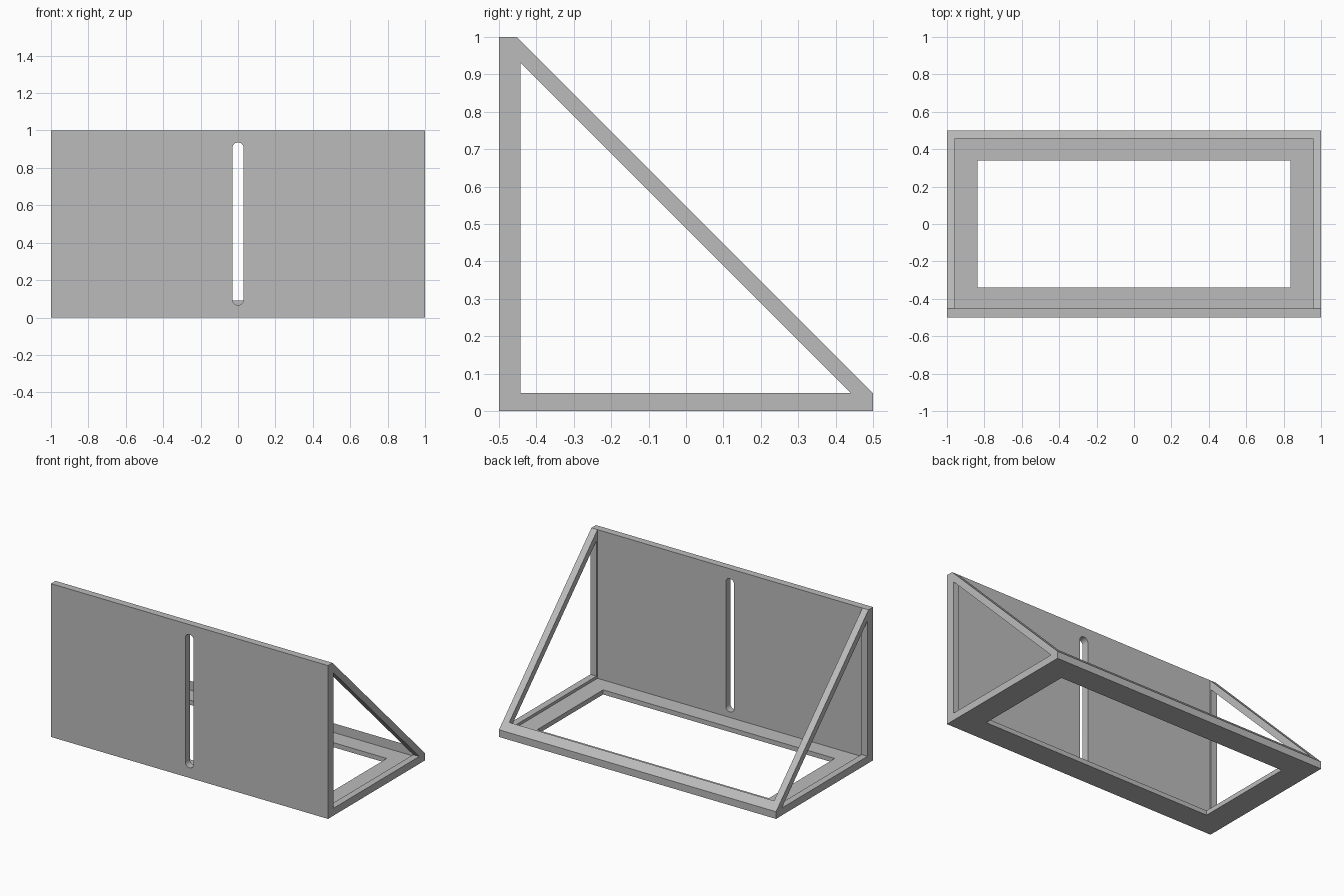
import bpy
import bmesh
import math
from mathutils import Vector

cube = bpy.data.objects.get("Cube")
if cube:
    bpy.data.objects.remove(cube, do_unlink=True)

grey = bpy.data.materials.new("plain grey")
grey.use_nodes = True
colour = (0.5, 0.5, 0.5, 1)
grey.diffuse_color = colour
grey.node_tree.nodes["Principled BSDF"].inputs["Base Color"].default_value = colour


def prism(name, points, depth):
    """Extrude a closed 3D outline along the depth vector."""
    bm = bmesh.new()
    face = bm.faces.new([bm.verts.new(p) for p in points])
    extruded = bmesh.ops.extrude_face_region(bm, geom=[face])["geom"]
    verts = [v for v in extruded if isinstance(v, bmesh.types.BMVert)]
    bmesh.ops.translate(bm, verts=verts, vec=Vector(depth))
    bmesh.ops.recalc_face_normals(bm, faces=bm.faces)
    mesh = bpy.data.meshes.new(name)
    bm.to_mesh(mesh)
    bm.free()
    mesh.materials.append(grey)
    obj = bpy.data.objects.new(name, mesh)
    bpy.context.collection.objects.link(obj)
    return obj


def side_prism(name, outline, half_width):
    """Prism across x from a (y, z) outline."""
    return prism(name, [(-half_width, y, z) for y, z in outline], (2 * half_width, 0, 0))


def box_cutter(name, half_x, y0, y1, z0, z1):
    return side_prism(name, [(y0, z0), (y1, z0), (y1, z1), (y0, z1)], half_x)


# Wedge-shaped bracket body with blunt tips
edge = 0.047
bracket = side_prism("wedge_bracket", [
    (-0.5, 0), (0.5, 0), (0.5, edge), (edge - 0.5, 1), (-0.5, 1)], 1)

# Inner cavity, leaving the front panel, side frames, floor and rear lip
cavity = box_cutter("cavity_cutter", 0.956, edge - 0.5, 0.457, 0.03, 1.3)

# Opening in the floor
floor_opening = box_cutter("floor_opening_cutter", 0.836, -0.34, 0.34, -0.2, 0.2)

# Triangular windows through both sides
side_windows = side_prism("side_window_cutter", [
    (-0.443, 0.048), (0.441, 0.048), (-0.443, 0.932)], 1.2)

# Round-ended vertical slot in the front panel
radius, low, high, steps = 0.03, 0.096, 0.906, 16
slot_outline = []
for centre, start in ((high, 0), (low, math.pi)):
    for i in range(steps + 1):
        a = start + math.pi * i / steps
        slot_outline.append((radius * math.cos(a), -0.6, centre + radius * math.sin(a)))
slot = prism("slot_cutter", slot_outline, (0, 0.2, 0))

for cutter in (cavity, floor_opening, side_windows, slot):
    cut = bracket.modifiers.new(cutter.name, "BOOLEAN")
    cut.operation = "DIFFERENCE"
    cut.solver = "EXACT"
    cut.object = cutter
    cutter.hide_render = True
    cutter.display_type = "WIRE"
    cutter.hide_set(True)

# Smooth the slot ends, keep all other edges sharp
bpy.ops.object.select_all(action="DESELECT")
bracket.select_set(True)
bpy.context.view_layer.objects.active = bracket
for cut in list(bracket.modifiers):
    bpy.ops.object.modifier_apply(modifier=cut.name)
bpy.ops.object.shade_smooth_by_angle(angle=math.radians(30))
